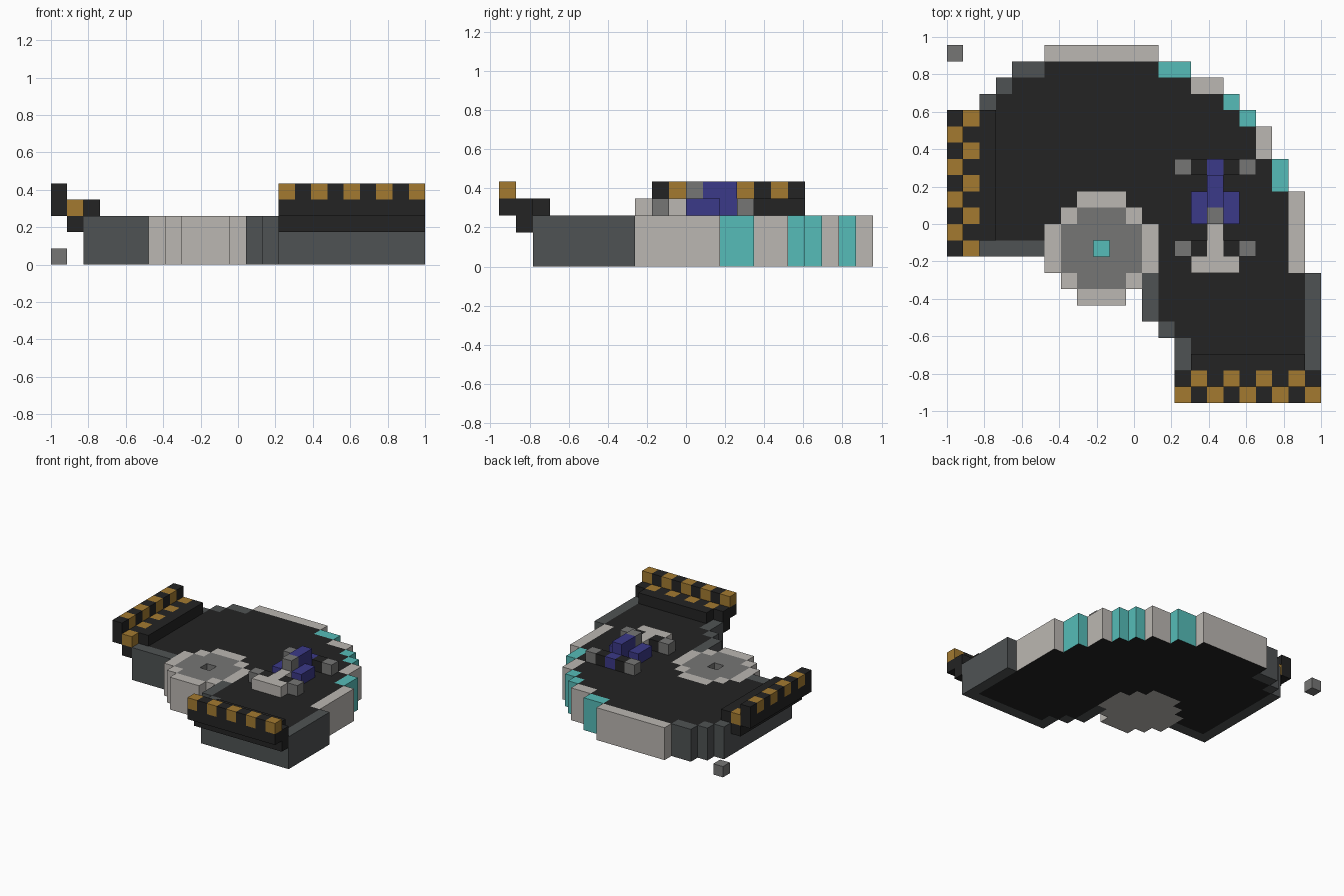
import bpy
from mathutils import Vector

cube = bpy.data.objects.get("Cube")
if cube:
    bpy.data.objects.remove(cube)

COLS, ROWS = 23, 22
S = 2 / COLS                      # edge of one block

PALETTE = {
    "black": (.017, .017, .017),
    "slate": (.078, .086, .088),
    "stone": (.497, .474, .445),
    "teal": (.093, .503, .479),
    "grey": (.18, .18, .178),
    "gold": (.366, .195, .03),
    "blue": (.044, .041, .246),
}
NAMES = list(PALETTE)
MATS = []
for name, rgb in PALETTE.items():
    m = bpy.data.materials.new(name)
    m.use_nodes = True
    m.diffuse_color = (*rgb, 1)
    m.node_tree.nodes["Principled BSDF"].inputs["Base Color"].default_value = (*rgb, 1)
    MATS.append(m)

cells = {}                        # (column, row, layer) -> (part, colour)


def fill(part, colour, xs, ys, zs):
    """Fill an inclusive box of blocks."""
    for x in range(xs[0], xs[1] + 1):
        for y in range(ys[0], ys[1] + 1):
            for z in range(zs[0], zs[1] + 1):
                cells[x, y, z] = (part, colour)


HULL = (0, 2)
DECK = (3, 3)
TOP = (4, 4)

# Deck, as runs of rows between the walls
for ys, xs in [((2, 3), (15, 21)), ((4, 4), (14, 21)), ((5, 7), (13, 21)),
               ((8, 9), (13, 20)), ((10, 12), (3, 20)), ((13, 14), (3, 19)),
               ((15, 16), (3, 18)), ((17, 17), (3, 17)), ((18, 18), (3, 16)),
               ((19, 19), (4, 14)), ((20, 20), (6, 12))]:
    fill("deck", "black", xs, ys, HULL)

# Dark walls at the two straight ends
for xs, ys in [((14, 22), (2, 2)), ((14, 14), (3, 3)), ((13, 13), (4, 4)),
               ((12, 12), (5, 7)), ((22, 22), (2, 7)), ((2, 2), (9, 18)),
               ((2, 5), (9, 9)), ((3, 3), (19, 19)), ((4, 5), (20, 20))]:
    fill("end_walls", "slate", xs, ys, HULL)

# Stepped outer wall with coloured panels
for colour, xs, ys in [("stone", (6, 12), (21, 21)), ("teal", (13, 14), (20, 20)),
                       ("stone", (15, 16), (19, 19)), ("teal", (17, 17), (18, 18)),
                       ("teal", (18, 18), (17, 17)), ("stone", (19, 19), (15, 16)),
                       ("teal", (20, 20), (13, 14)), ("stone", (21, 21), (8, 12))]:
    fill("curved_wall", colour, xs, ys, HULL)

# Round pillar with grey top and a sunken centre
for dy in range(-3, 4):
    half = {3: 1, 2: 2}.get(abs(dy), 3)
    fill("round_pillar", "stone", (9 - half, 9 + half), (9 + dy, 9 + dy), HULL)
    if abs(dy) < 3:
        fill("round_pillar", "grey", (10 - half, 8 + half), (9 + dy, 9 + dy), (2, 2))
cells[9, 9, 1] = ("round_pillar", "teal")
del cells[9, 9, 2]


# Chequered edge ramps at the front and the side
def ramp(part, start, place):
    for n in range(9):
        odd = n % 2
        for step, layer, colour in [(0, 3, "black"), (0, 4, "black" if odd else "gold"),
                                    (1, 2, "black"), (1, 3, "gold" if odd else "black")]:
            cells[place(start + n, step, layer)] = (part, colour)


ramp("front_ramp", 14, lambda n, s, k: (n, s, k))
fill("front_ramp", "black", (15, 21), (2, 2), DECK)
ramp("side_ramp", 9, lambda n, s, k: (s, n, k))
# the side ramp starts with the opposite colour
for y in range(9, 18):
    odd = (y - 9) % 2
    cells[0, y, 4] = ("side_ramp", "gold" if odd else "black")
    cells[1, y, 3] = ("side_ramp", "black" if odd else "gold")
fill("side_ramp", "black", (2, 2), (10, 17), DECK)

# Small craft on the deck
for y in (9, 14):
    fill("craft_struts", "black", (15, 17), (y, y), DECK)
    for x in (14, 18):
        fill("craft_pods", "grey", (x, x), (y, y), DECK)
fill("craft_nose", "stone", (16, 16), (9, 10), DECK)
fill("craft_nose", "stone", (15, 17), (8, 8), DECK)
fill("craft_body", "blue", (15, 17), (11, 12), DECK)
fill("craft_body", "blue", (16, 16), (13, 14), DECK)
fill("craft_body", "blue", (16, 16), (12, 13), TOP)
fill("craft_cabin", "grey", (16, 16), (11, 11), TOP)

# Loose block at the back corner
fill("loose_block", "grey", (0, 0), (21, 21), (0, 0))


# Turn each part into a mesh made of its exposed block faces
def build(part):
    verts, faces, colours, index = [], [], [], {}

    def vert(p):
        key = tuple(p)
        if key not in index:
            index[key] = len(verts)
            verts.append(((p[0] - COLS / 2) * S, (p[1] - ROWS / 2) * S, p[2] * S))
        return index[key]

    for cell, (owner, colour) in cells.items():
        if owner != part:
            continue
        for axis in range(3):
            for side in (0, 1):
                other = list(cell)
                other[axis] += 2 * side - 1
                if tuple(other) in cells:
                    continue
                corner = list(cell)
                corner[axis] += side
                u, v = [0] * 3, [0] * 3
                u[(axis + 1) % 3] = v[(axis + 2) % 3] = 1
                c, u, v = Vector(corner), Vector(u), Vector(v)
                ring = [vert([round(t) for t in p]) for p in (c, c + u, c + u + v, c + v)]
                faces.append(ring if side else ring[::-1])
                # the underside of the curved wall matches the deck
                under = part == "curved_wall" and axis == 2 and not side
                colours.append("black" if under else colour)

    mesh = bpy.data.meshes.new(part)
    mesh.from_pydata(verts, [], faces)
    used = sorted(set(colours), key=NAMES.index)
    for name in used:
        mesh.materials.append(MATS[NAMES.index(name)])
    for poly, name in zip(mesh.polygons, colours):
        poly.material_index = used.index(name)
    mesh.update()
    bpy.context.scene.collection.objects.link(bpy.data.objects.new(part, mesh))


for part in sorted({owner for owner, _ in cells.values()}):
    build(part)
